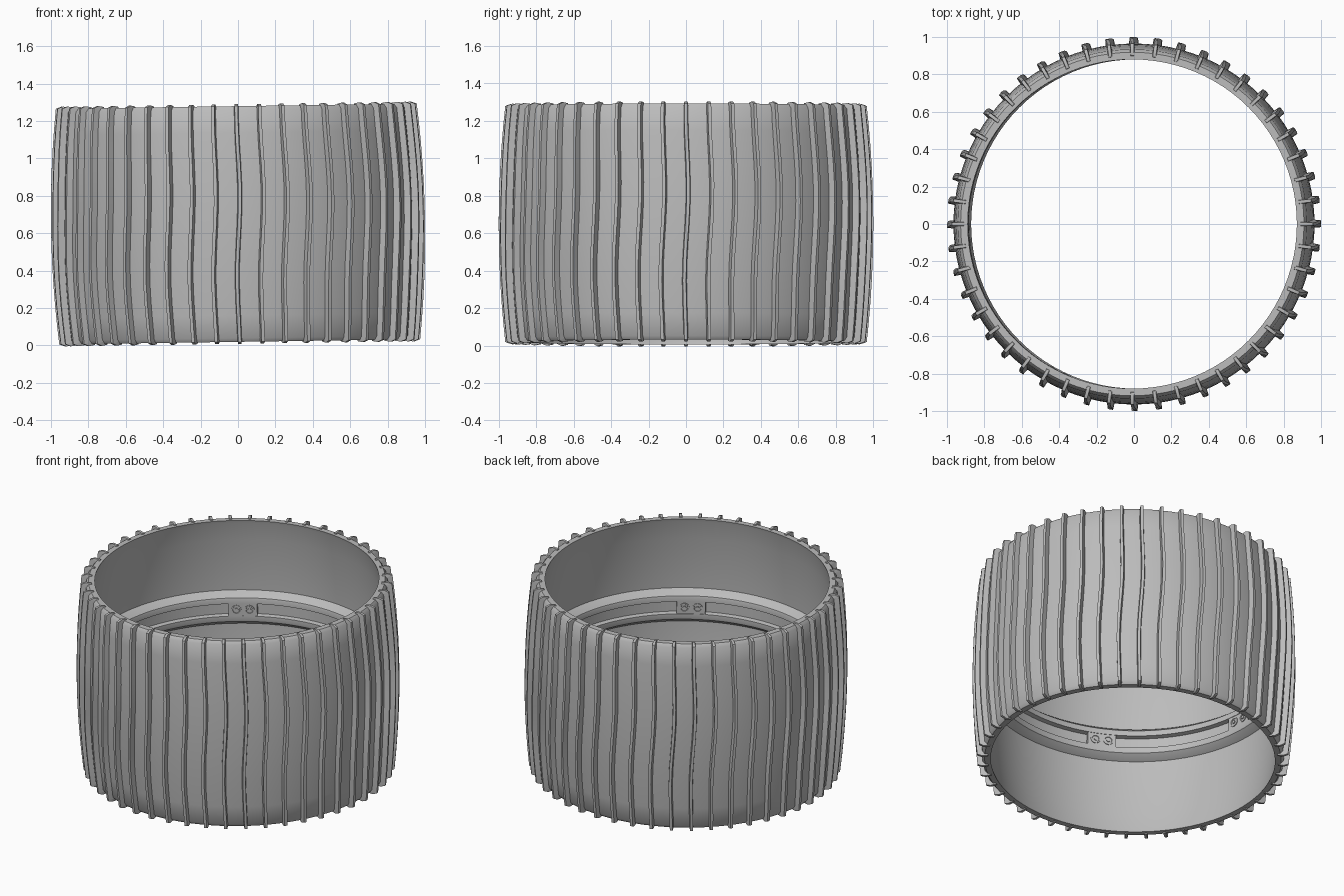
import bpy, bmesh, math
from mathutils import Matrix, Vector

cube = bpy.data.objects.get("Cube")
if cube:
    bpy.data.objects.remove(cube, do_unlink=True)

H = 1.26            # tread width
MID = H / 2
RIBS = 48
PADS = 6
TILT = Matrix.Translation((0, 0, 0.649)) @ Matrix.Rotation(-0.0145, 4, 'Y') @ Matrix.Translation((0, 0, -MID))

grey = bpy.data.materials.new("rubber_grey")
grey.use_nodes = True
COLOUR = (0.5, 0.5, 0.5, 1)
grey.diffuse_color = COLOUR
grey.node_tree.nodes["Principled BSDF"].inputs["Base Color"].default_value = COLOUR


def finish(name, bm, angle=35):
    """Turn a bmesh into a tilted, shaded object."""
    bmesh.ops.recalc_face_normals(bm, faces=bm.faces)
    bm.transform(TILT)
    mesh = bpy.data.meshes.new(name)
    bm.to_mesh(mesh)
    bm.free()
    mesh.materials.append(grey)
    obj = bpy.data.objects.new(name, mesh)
    bpy.context.collection.objects.link(obj)
    bpy.ops.object.select_all(action='DESELECT')
    obj.select_set(True)
    bpy.context.view_layer.objects.active = obj
    bpy.ops.object.shade_smooth_by_angle(angle=math.radians(angle))
    return obj


def polar(r, a, z):
    return Vector((r * math.cos(a), r * math.sin(a), z))


def bridge(bm, a, b):
    n = len(a)
    for i in range(n):
        bm.faces.new((a[i], a[(i + 1) % n], b[(i + 1) % n], b[i]))


def ring(bm, profile, start=0.0, sweep=math.tau, steps=96):
    """Sweep a closed (radius, z) profile around the axis."""
    full = sweep >= math.tau
    loops = []
    for i in range(steps if full else steps + 1):
        a = start + sweep * i / steps
        loops.append([bm.verts.new(polar(r, a, z)) for r, z in profile])
    for p, q in zip(loops, loops[1:]):
        bridge(bm, p, q)
    if full:
        bridge(bm, loops[-1], loops[0])
    else:
        bm.faces.new(loops[0])
        bm.faces.new(loops[-1])


def barrel(z, edge, bulge):
    return edge + bulge * (1 - ((z - MID) / MID) ** 2)


# Tyre shell: bulging outside, hollow inside, with chamfered shoulders
levels = [0.02 + (H - 0.04) * i / 10 for i in range(11)]
outer = [(barrel(z, 0.932, 0.033), z) for z in levels]
inner = [(barrel(z, 0.882, 0.055), z) for z in reversed(levels)]
bm = bmesh.new()
ring(bm, [(0.88, 0), (0.918, 0)] + outer + [(0.918, H), (0.88, H)] + inner)
finish("tyre_shell", bm)

# Tread ribs: gently waving bars that wrap over both shoulders
bm = bmesh.new()
cap = [(0.897, H - 0.01, 0.9, H + 0.006), (0.92, H - 0.015, 0.935, H + 0.011)]
path = [(b, H - zb, t, H - zt) for b, zb, t, zt in cap]
for i in range(13):
    z = H * i / 12
    r = barrel(z, 0.93, 0.035)
    path.append((r - 0.012, min(max(z, 0.015), H - 0.015), r + 0.035, z))
path += reversed(cap)
for k in range(RIBS):
    loops = []
    for rb, zb, rt, zt in path:
        t = zt / H
        wave = 0.014 * math.sin(math.tau * (t - 0.42)) * math.sin(math.pi * min(max(t, 0), 1))
        a = math.tau * k / RIBS + wave
        loops.append([bm.verts.new(polar(r, a + s, z)) for r, s, z in
                      ((rb, -0.014, zb), (rt, -0.009, zt), (rt, 0.009, zt), (rb, 0.014, zb))])
    for p, q in zip(loops, loops[1:]):
        bridge(bm, p, q)
    bm.faces.new(loops[0])
    bm.faces.new(loops[-1])
finish("tread_ribs", bm)

# Inner mounting band with a long groove around its face
half = [(0.95, 0.12), (0.925, 0.11), (0.887, 0.08), (0.884, 0.07), (0.884, 0.042), (0.912, 0.036)]
bm = bmesh.new()
ring(bm, [(r, MID + 0.02 + h) for r, h in half] +
     [(r, MID + 0.02 - h) for r, h in reversed(half)])
finish("mounting_band", bm)

# Pads closing the groove, each with a pair of bolts in sockets
pads, sockets, bolts = bmesh.new(), bmesh.new(), bmesh.new()
CZ = MID + 0.02
for k in range(PADS):
    mid = math.radians(3) + math.tau * k / PADS
    ring(pads, [(0.886, CZ - 0.044), (0.886, CZ + 0.044), (0.92, CZ + 0.044), (0.92, CZ - 0.044)],
         mid - 0.1, 0.2, 6)
    for side in (-1, 1):
        a = mid + side * 0.046
        place = Matrix.Translation(polar(0.885, a, CZ)) @ Matrix.Rotation(a, 4, 'Z') @ Matrix.Rotation(-math.pi / 2, 4, 'Y')
        tube = []
        for r, h in ((0.031, -0.01), (0.031, 0.004), (0.023, 0.004), (0.021, 0.0)):
            tube.append([sockets.verts.new(place @ polar(r, math.tau * i / 16, h)) for i in range(16)])
        for p, q in zip(tube, tube[1:]):
            bridge(sockets, p, q)
        sockets.faces.new(tube[-1])
        bmesh.ops.create_cone(bolts, cap_ends=True, segments=6, radius1=0.012, radius2=0.012,
                              depth=0.012, matrix=place)
finish("bolt_pads", pads)
finish("bolt_sockets", sockets)
finish("bolts", bolts)
